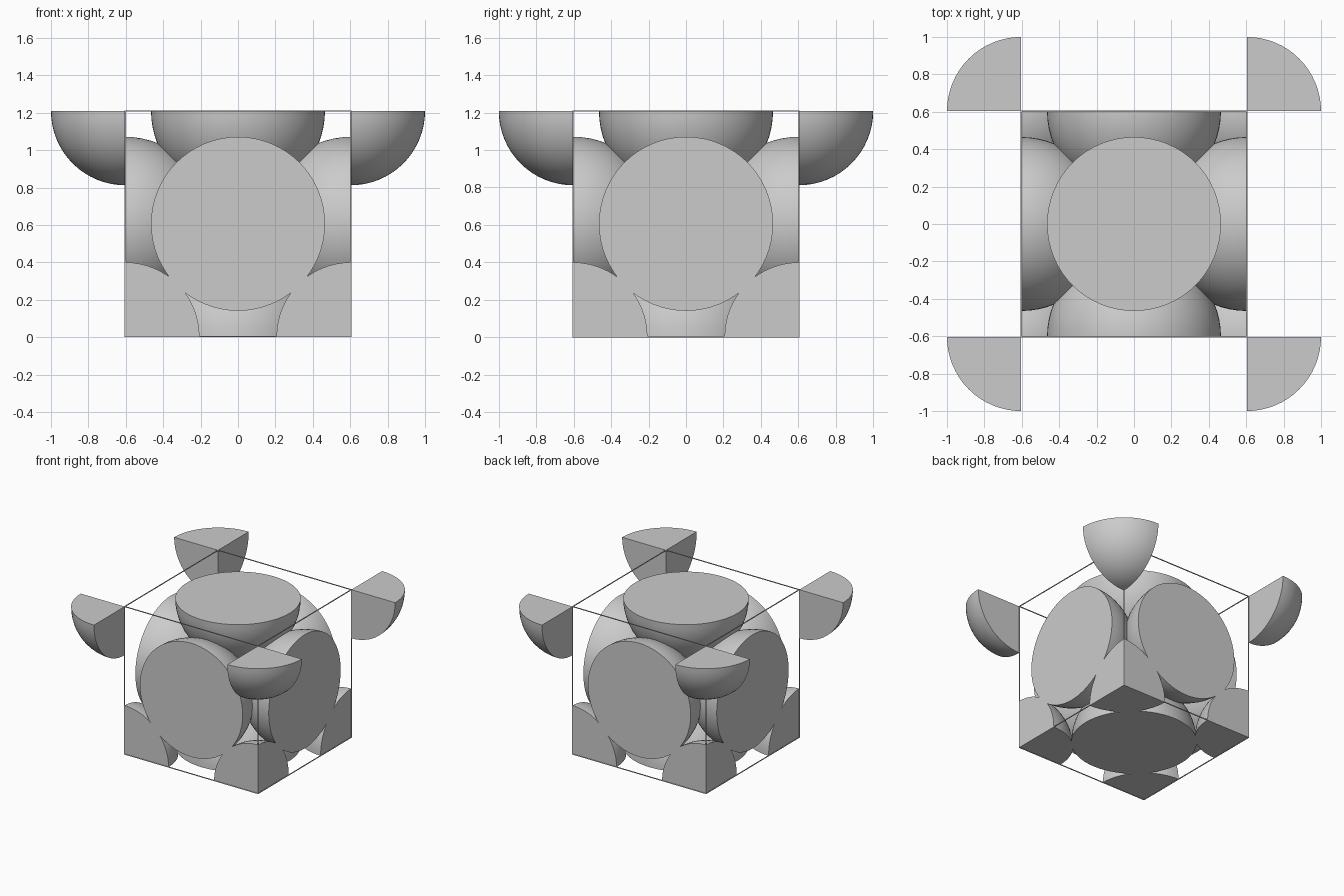
import bpy, bmesh, math
from mathutils import Vector

if "Cube" in bpy.data.objects:
    bpy.data.objects.remove(bpy.data.objects["Cube"])

H = 0.603           # half edge of the cubic cell
W = 0.003           # wire radius
ZC = H + W          # cell centre height
R_FACE, R_CORNER = 0.465, 0.397

grey = bpy.data.materials.new("light_grey")
grey.diffuse_color = (0.6, 0.6, 0.6, 1)
grey.use_nodes = True
grey.node_tree.nodes["Principled BSDF"].inputs["Base Color"].default_value = grey.diffuse_color


def finish(bm, name):
    bmesh.ops.recalc_face_normals(bm, faces=bm.faces[:])
    mesh = bpy.data.meshes.new(name)
    for f in bm.faces:
        f.smooth = True
    bm.to_mesh(mesh)
    bm.free()
    mesh.set_sharp_from_angle(angle=math.radians(30))
    mesh.materials.append(grey)
    obj = bpy.data.objects.new(name, mesh)
    bpy.context.collection.objects.link(obj)
    return obj


def cut_ball(name, centre, radius, keep_dirs):
    """Solid ball, keeping only the side each direction points to."""
    bm = bmesh.new()
    bmesh.ops.create_uvsphere(bm, u_segments=64, v_segments=32, radius=radius)
    for d in keep_dirs:
        geom = bm.verts[:] + bm.edges[:] + bm.faces[:]
        bmesh.ops.bisect_plane(bm, geom=geom, dist=1e-5, plane_co=(0, 0, 0),
                               plane_no=d, clear_inner=True)
        rim = [e for e in bm.edges if e.is_boundary]
        bmesh.ops.holes_fill(bm, edges=rim, sides=0)
    obj = finish(bm, name)
    obj.location = Vector(centre) + Vector((0, 0, ZC))


def axis_vec(axis, s):
    v = Vector((0, 0, 0))
    v[axis] = s
    return v


# Half balls on the six cell faces, bulging inward
for axis, label in enumerate("xyz"):
    for s in (-1, 1):
        side = "plus" if s > 0 else "minus"
        cut_ball(f"face_half_ball_{label}_{side}", axis_vec(axis, s * H), R_FACE,
                 [axis_vec(axis, -s)])

# Eighth balls: bottom corners point inward, top corners point outward
for sx in (-1, 1):
    for sy in (-1, 1):
        for sz, level, out in ((-1, "bottom", -1), (1, "top", 1)):
            dirs = [axis_vec(0, sx * out), axis_vec(1, sy * out), axis_vec(2, -sz)]
            side = ("right" if sx > 0 else "left") + ("_back" if sy > 0 else "_front")
            cut_ball(f"corner_eighth_ball_{level}_{side}",
                     (sx * H, sy * H, sz * H), R_CORNER, dirs)

# Thin wire frame along the twelve cell edges
bm = bmesh.new()
for axis in range(3):
    a, b = [i for i in range(3) if i != axis]
    for sa in (-1, 1):
        for sb in (-1, 1):
            size, pos = [2 * W] * 3, [0, 0, 0]
            size[axis] = 2 * (H + W)
            pos[a], pos[b] = sa * H, sb * H
            verts = bmesh.ops.create_cube(bm, size=1)["verts"]
            bmesh.ops.scale(bm, vec=size, verts=verts)
            bmesh.ops.translate(bm, vec=pos, verts=verts)
finish(bm, "cell_wire_frame").location.z = ZC
